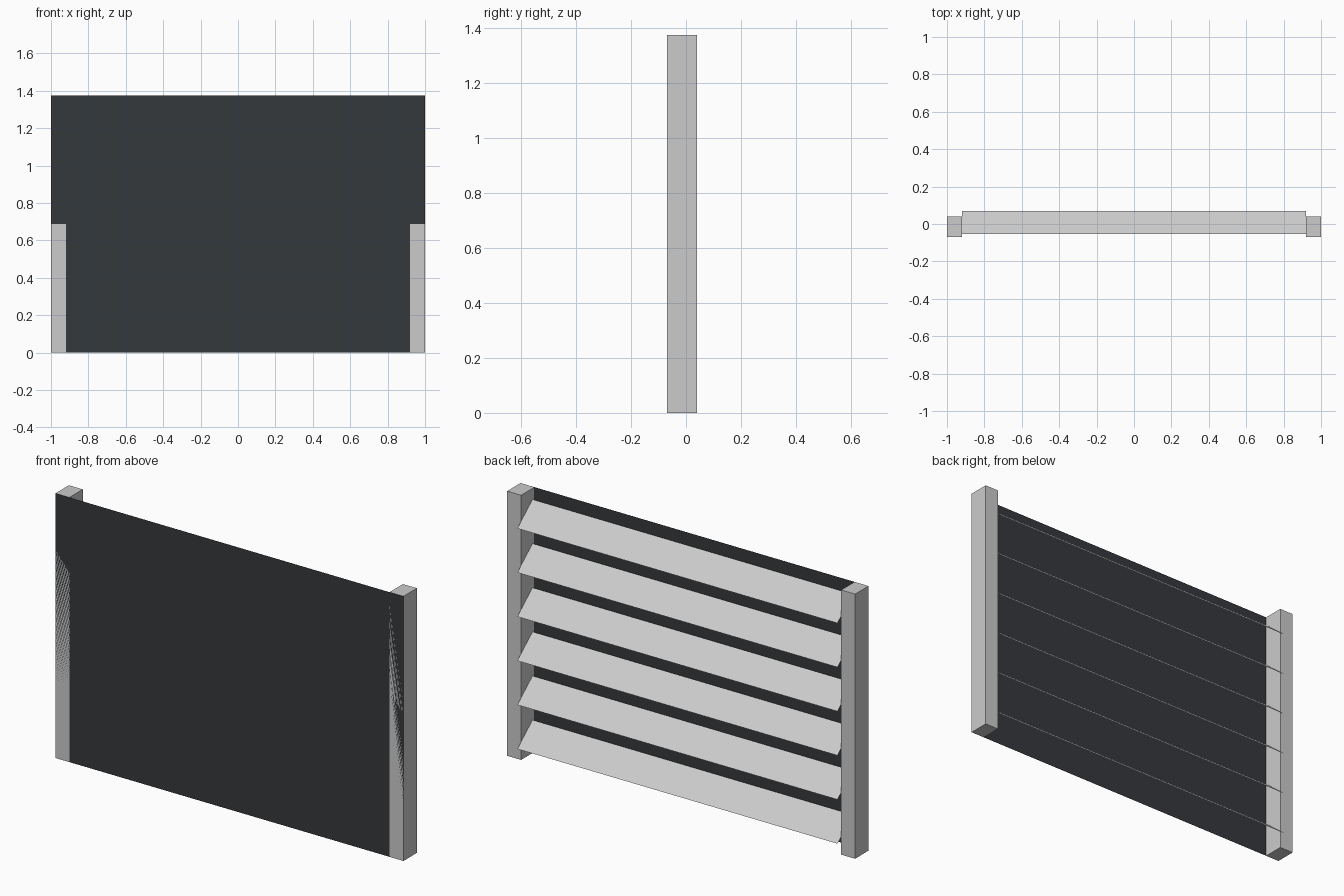
import bpy
import math

if "Cube" in bpy.data.objects:
    bpy.data.objects.remove(bpy.data.objects["Cube"])

HEIGHT = 1.375
FRONT = -0.07
SLATS = 6


def box(name, x0, x1, y0, y1, z0, z1):
    bpy.ops.mesh.primitive_cube_add(
        size=1, location=((x0 + x1) / 2, (y0 + y1) / 2, (z0 + z1) / 2))
    ob = bpy.context.object
    ob.name = name
    ob.scale = (x1 - x0, y1 - y0, z1 - z0)
    return ob


def sheet(name, width, depth, loc, tilt):
    """Single flat sheet, turned about the x axis."""
    bpy.ops.mesh.primitive_plane_add(size=1, location=loc, rotation=(tilt, 0, 0))
    ob = bpy.context.object
    ob.name = name
    ob.scale = (width, depth, 1)
    return ob


# Side posts
for side, name in ((-1, "left_post"), (1, "right_post")):
    xs = sorted((side * 0.92, side * 1.0))
    box(name, xs[0], xs[1], FRONT, 0.04, 0, HEIGHT)

# Dark panel flush with the front of the posts
panel = sheet("dark_panel", 2.0, HEIGHT, (0, FRONT, HEIGHT / 2), math.radians(90))
dark = bpy.data.materials.new("dark")
dark.diffuse_color = (0.035, 0.04, 0.045, 1)
dark.use_nodes = True
dark.node_tree.nodes["Principled BSDF"].inputs["Base Color"].default_value = dark.diffuse_color
panel.data.materials.append(dark)

# Louvre slats, sloping down towards the back
pitch = HEIGHT / SLATS
for i in range(SLATS):
    sheet(f"slat_{i + 1}", 1.84, 0.162, (0, 0.008, 0.12 + pitch * i), math.radians(-39.5))
